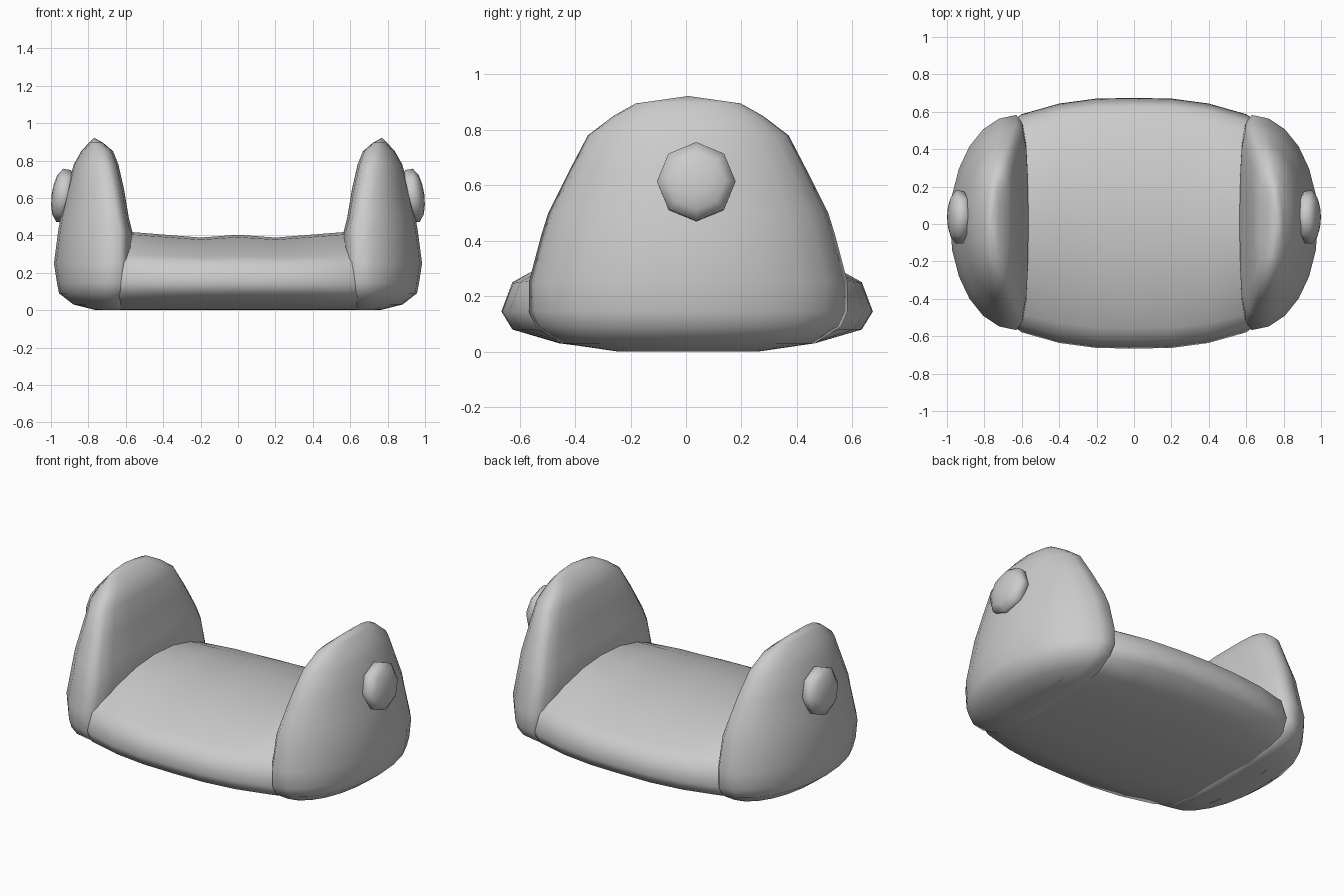
import bpy, bmesh, math

if "Cube" in bpy.data.objects:
    bpy.data.objects.remove(bpy.data.objects["Cube"])

grey = bpy.data.materials.new("plain_grey")
grey.diffuse_color = (0.6, 0.6, 0.6, 1)
grey.use_nodes = True
grey.node_tree.nodes["Principled BSDF"].inputs["Base Color"].default_value = grey.diffuse_color


def loft(name, rings, tip_start=None, tip_end=None):
    """Skin closed rings of equal length, optionally closed by a fan to a tip point."""
    bm = bmesh.new()
    loops = [[bm.verts.new(p) for p in ring] for ring in rings]
    n = len(loops[0])
    for a, b in zip(loops, loops[1:]):
        for i in range(n):
            j = (i + 1) % n
            bm.faces.new((a[i], a[j], b[j], b[i]))
    for tip, loop in ((tip_start, loops[0]), (tip_end, loops[-1])):
        if tip:
            v = bm.verts.new(tip)
            for i in range(n):
                bm.faces.new((loop[i], loop[(i + 1) % n], v))
    bmesh.ops.recalc_face_normals(bm, faces=bm.faces)
    for f in bm.faces:
        f.smooth = True
    me = bpy.data.meshes.new(name)
    bm.to_mesh(me)
    bm.free()
    me.materials.append(grey)
    ob = bpy.data.objects.new(name, me)
    bpy.context.collection.objects.link(ob)
    return ob


# Central cushion: bulging cross-section swept from side to side, ends hidden in the lobes
half = [(0.25, 0.004), (0.46, 0.03), (0.63, 0.08), (0.67, 0.145), (0.63, 0.25),
        (0.56, 0.288), (0.40, 0.345), (0.20, 0.388)]
section = [(0, 0.002)] + half + [(0, 0.40)] + [(-y, z) for y, z in reversed(half)]
stations = [(0, 1, 0.003), (0.2, 0.995, -0.012), (0.4, 0.955, 0.004),
            (0.6, 0.87, 0.02), (0.7, 0.77, 0.02), (0.76, 0.66, 0.02)]
stations = [(-x, s, d) for x, s, d in reversed(stations[1:])] + stations
rings = []
for x, s, lift in stations:
    low = (1 + s) / 2  # underside narrows less than the bulge
    rings.append([(x, y * (low if z < 0.05 else s) + 0.004,
                   z + lift * max(0, (z - 0.2) / 0.2)) for y, z in section])
loft("cushion", rings)

# Side lobes: stacked rounded slices (height, inner x, widest x, outer x, half depth)
slices = [(0.0, 0.62, 0.66, 0.76, 0.25), (0.03, 0.60, 0.65, 0.88, 0.455),
          (0.09, 0.58, 0.64, 0.957, 0.55), (0.145, 0.575, 0.63, 0.968, 0.575),
          (0.25, 0.565, 0.63, 0.984, 0.575), (0.42, 0.565, 0.63, 0.962, 0.53),
          (0.50, 0.585, 0.645, 0.948, 0.505), (0.65, 0.61, 0.67, 0.912, 0.43),
          (0.78, 0.64, 0.70, 0.878, 0.362), (0.85, 0.668, 0.72, 0.838, 0.27),
          (0.895, 0.722, 0.75, 0.797, 0.19)]
for side, word in ((-1, "left"), (1, "right")):
    rings = []
    for z, xi, xc, xo, depth in slices:
        ring = []
        for k in range(13):  # broad outer curve
            a = math.pi * (k / 12 - 0.5)
            ring.append((side * (xc + (xo - xc) * math.cos(a)), 0.008 + depth * math.sin(a), z))
        for t in (0.92, 0.75, 0.4, 0, -0.4, -0.75, -0.92):  # flatter inner face
            ring.append((side * (xc - (xc - xi) * (1 - t ** 4) ** 0.5), 0.008 + depth * t, z))
        rings.append(ring)
    loft(word + "_lobe", rings, (side * 0.68, 0.008, 0), (side * 0.77, 0.008, 0.922))

    # Eight-sided button, leaning with the lobe surface
    rings = []
    for offset, r in ((-0.05, 0.115), (-0.025, 0.14), (0.015, 0.142), (0.042, 0.105), (0.054, 0.055)):
        ring = []
        for k in range(8):
            a = k * math.pi / 4
            up = r * math.sin(a)
            ring.append((side * (0.938 + offset - 0.13 * up), 0.037 + r * math.cos(a),
                         0.612 + up + 0.13 * offset))
        rings.append(ring)
    loft(word + "_button", rings, (side * 0.88, 0.037, 0.605), (side * 0.996, 0.037, 0.619))
